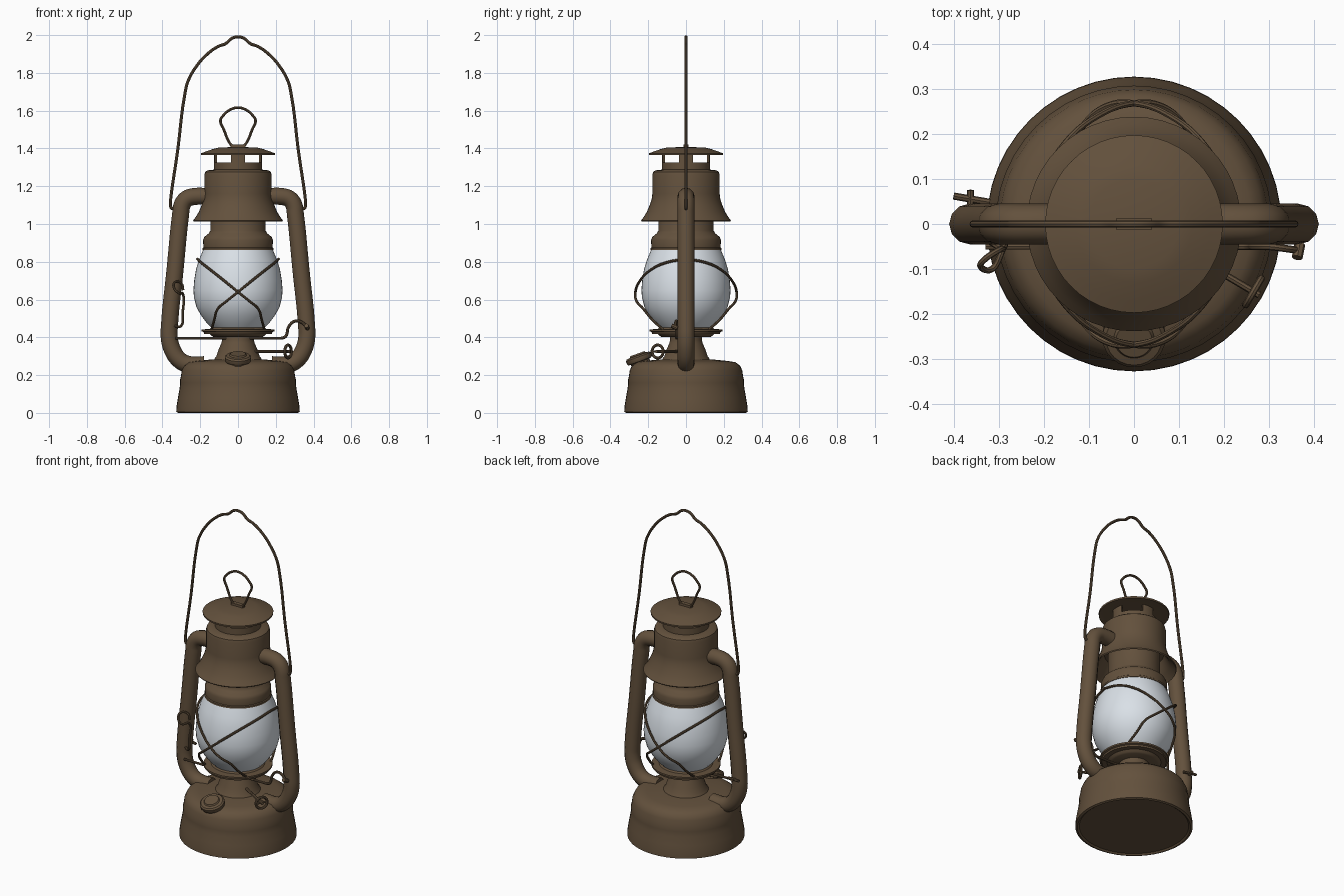
import bpy, bmesh, math
from mathutils import Vector, Matrix

if "Cube" in bpy.data.objects:
    bpy.data.objects.remove(bpy.data.objects["Cube"], do_unlink=True)


def material(name, rgb):
    mat = bpy.data.materials.new(name)
    mat.use_nodes = True
    mat.diffuse_color = (*rgb, 1)
    mat.node_tree.nodes["Principled BSDF"].inputs["Base Color"].default_value = (*rgb, 1)
    return mat


BROWN = material("brown metal", (0.125, 0.082, 0.046))
GLASS = material("frosted glass", (0.70, 0.75, 0.80))


def finish(name, mesh, mat):
    mesh.materials.clear()
    mesh.materials.append(mat)
    obj = bpy.data.objects.new(name, mesh)
    bpy.context.collection.objects.link(obj)
    bpy.ops.object.select_all(action="DESELECT")
    obj.select_set(True)
    bpy.context.view_layer.objects.active = obj
    bpy.ops.object.shade_smooth_by_angle(angle=math.radians(35))
    return obj


def lathe(name, profile, mat=BROWN, loop=False, start=0, sweep=360, steps=48):
    """Spin a list of (radius, height) points round the z axis."""
    bm = bmesh.new()
    turn = Matrix.Rotation(math.radians(start), 3, "Z")
    verts = [bm.verts.new(turn @ Vector((r, 0, z))) for r, z in profile]
    pairs = list(zip(verts, verts[1:] + verts[:1]))
    edges = [bm.edges.new(p) for p in (pairs if loop else pairs[:-1])]
    if loop and sweep < 360:
        bm.faces.new(verts)
    bmesh.ops.spin(bm, geom=verts + edges + bm.faces[:], cent=(0, 0, 0),
                   axis=(0, 0, 1), angle=math.radians(sweep), steps=steps)
    bmesh.ops.remove_doubles(bm, verts=bm.verts, dist=0.0001)
    bmesh.ops.recalc_face_normals(bm, faces=bm.faces)
    mesh = bpy.data.meshes.new(name)
    bm.to_mesh(mesh)
    bm.free()
    return finish(name, mesh, mat)


def wire(name, points, radius=0.008, smooth=True, closed=False, sides=2, res=5):
    """Round bar that follows a path."""
    curve = bpy.data.curves.new(name, "CURVE")
    curve.dimensions = "3D"
    curve.bevel_depth = radius
    curve.bevel_resolution = sides
    curve.use_fill_caps = True
    curve.resolution_u = res
    spline = curve.splines.new("BEZIER")
    spline.bezier_points.add(len(points) - 1)
    for bp, p in zip(spline.bezier_points, points):
        bp.co = p
        bp.handle_left_type = bp.handle_right_type = "AUTO" if smooth else "VECTOR"
    spline.use_cyclic_u = closed
    temp = bpy.data.objects.new(name + "_path", curve)
    bpy.context.collection.objects.link(temp)
    bpy.context.view_layer.update()
    graph = bpy.context.evaluated_depsgraph_get()
    mesh = bpy.data.meshes.new_from_object(temp.evaluated_get(graph))
    bpy.data.objects.remove(temp, do_unlink=True)
    mesh.name = name
    return finish(name, mesh, BROWN)


def mirrored(half):
    """Complete a front-plane (x, z) path that ends on the centre line."""
    full = half + [(-x, z) for x, z in reversed(half[:-1])]
    return [(x, 0, z) for x, z in full]


# Fuel tank and burner
lathe("fuel_tank", [(0, 0.008), (0.305, 0.008), (0.315, 0), (0.327, 0.005), (0.326, 0.03),
                    (0.318, 0.08), (0.309, 0.13), (0.306, 0.16), (0.307, 0.175), (0.302, 0.195),
                    (0.298, 0.225), (0.286, 0.25), (0.262, 0.268), (0.22, 0.275),
                    (0.15, 0.282), (0, 0.29)])
lathe("burner", [(0.13, 0.275), (0.122, 0.29), (0.115, 0.30), (0.105, 0.33), (0.088, 0.37),
                 (0.084, 0.385), (0.084, 0.42)])
lathe("globe_gallery", [(0, 0.402), (0.13, 0.402), (0.14, 0.408), (0.15, 0.418), (0.18, 0.418),
                        (0.182, 0.428), (0.192, 0.432), (0.192, 0.442), (0.15, 0.444),
                        (0.14, 0.455), (0, 0.455)])

# Globe
lathe("glass_globe", [(0.135, 0.445), (0.165, 0.475), (0.195, 0.515), (0.22, 0.56),
                      (0.233, 0.61), (0.236, 0.65), (0.232, 0.70), (0.222, 0.76),
                      (0.207, 0.81), (0.184, 0.865)], GLASS)

# Collar, hood and chimney
lathe("globe_collar", [(0, 0.858), (0.178, 0.858), (0.188, 0.862), (0.188, 0.872), (0.183, 0.876),
                       (0.185, 0.915), (0.178, 0.932), (0.155, 0.95), (0.146, 0.965),
                       (0.146, 1.10)])
lathe("hood", [(0, 1.11), (0.165, 1.11), (0.178, 1.08), (0.2, 1.045), (0.228, 1.02),
               (0.234, 1.012), (0.238, 1.018), (0.222, 1.04), (0.207, 1.065), (0.192, 1.10),
               (0.182, 1.13), (0.178, 1.16), (0.178, 1.26), (0.174, 1.275), (0.162, 1.284),
               (0.125, 1.288), (0, 1.288)])
lathe("chimney", [(0.128, 1.28), (0.128, 1.326), (0.115, 1.326), (0.115, 1.29), (0, 1.29)])
for i in range(4):
    lathe(f"chimney_post_{i + 1}", [(0.117, 1.31), (0.127, 1.31), (0.127, 1.38), (0.117, 1.38)],
          loop=True, start=i * 90 - 17, sweep=34, steps=6)
lathe("chimney_cap", [(0, 1.368), (0.14, 1.368), (0.18, 1.366), (0.196, 1.364), (0.197, 1.374),
                      (0.17, 1.384), (0.13, 1.398), (0.10, 1.405), (0, 1.408)])

# Lifting ring with its bracket
wire("lifting_ring", mirrored([(0.03, 1.412), (0.045, 1.43), (0.075, 1.50), (0.093, 1.55),
                               (0.08, 1.572), (0.045, 1.603), (0, 1.616)]), 0.007)
bpy.ops.mesh.primitive_cube_add(size=1, location=(0, 0, 1.41))
bracket = bpy.context.object
bracket.name = "ring_bracket"
bracket.scale = (0.08, 0.024, 0.022)
bracket.data.materials.append(BROWN)

# Carrying handle
wire("carrying_handle", mirrored([(0.30, 1.09), (0.35, 1.082), (0.357, 1.10), (0.318, 1.40),
                                  (0.281, 1.69), (0.265, 1.755), (0.22, 1.835), (0.165, 1.897),
                                  (0.105, 1.94), (0.065, 1.955), (0.03, 1.984), (0, 1.991)]))

# Side air tubes
for side, label in ((1, "left"), (-1, "right")):
    path = [(0.15, 1.145), (0.235, 1.145), (0.273, 1.132), (0.296, 1.10), (0.304, 1.05),
            (0.334, 0.75), (0.363, 0.46), (0.364, 0.40), (0.348, 0.335), (0.31, 0.28),
            (0.265, 0.257), (0.18, 0.255)]
    wire(f"{label}_air_tube", [(side * x, 0, z) for x, z in path], 0.045, sides=4, res=4)

# Crossed wires that guard the globe
for turn, label in ((1, "front"), (-1, "back")):
    for side in (1, -1):
        path = [(-0.215, 0, 0.815), (-0.197, -0.10, 0.797), (-0.152, -0.18, 0.762),
                (-0.08, -0.24, 0.705), (0, -0.268, 0.64), (0.06, -0.262, 0.592),
                (0.108, -0.225, 0.55), (0.125, -0.18, 0.495), (0.14, -0.12, 0.44)]
        wire(f"{label}_guard_wire", [(side * x, turn * y, z) for x, y, z in path], 0.007)

# Filler cap, leaning forward
cap = lathe("filler_cap", [(0.052, -0.08), (0.052, -0.015), (0.066, -0.012), (0.07, -0.004),
                           (0.07, 0.012), (0.062, 0.02), (0.045, 0.022), (0.04, 0.03), (0, 0.03)],
            steps=24)
cap.location = (0, -0.248, 0.285)
cap.rotation_euler = (math.radians(20), 0, 0)

# Wick spindle and its ring knob
hub = Vector((0.265, -0.15, 0.325))
along = Vector((0.85, -0.5, 0)).normalized()
across = Vector((-along.y, along.x, 0))
wire("wick_spindle", [hub - along * 0.22, hub + along * 0.015], smooth=False)
wire("wick_knob", [hub + 0.034 * (across * math.cos(a) + Vector((0, 0, math.sin(a))))
                   for a in (k * math.pi / 4 for k in range(8))], 0.008, closed=True)
wire("wick_knob_bar", [hub - across * 0.034, hub + across * 0.034], 0.006, smooth=False)

# Globe lifting rod, crank and latch
wire("lift_rod", [(-0.33, -0.05, 0.395), (0.24, -0.05, 0.395)], 0.007, smooth=False)
wire("lift_crank", [(0.23, -0.05, 0.395), (0.252, -0.05, 0.405), (0.268, -0.05, 0.455),
                    (0.30, -0.05, 0.485), (0.34, -0.055, 0.478), (0.362, -0.058, 0.455)])
wire("crank_grip", [(0.362, -0.075, 0.462), (0.368, -0.045, 0.448)], 0.012, smooth=False)
wire("latch_wire", [(-0.335, -0.03, 0.46), (-0.302, -0.05, 0.46), (-0.293, -0.055, 0.53),
                    (-0.292, -0.058, 0.63), (-0.315, -0.10, 0.635), (-0.34, -0.095, 0.665),
                    (-0.333, -0.08, 0.693), (-0.30, -0.058, 0.685), (-0.29, -0.055, 0.65)], 0.007)
wire("rear_latch_pin", [(-0.32, 0.048, 0.455), (-0.40, 0.062, 0.46)], 0.008, smooth=False)
wire("rear_latch_grip", [(-0.363, 0.04, 0.455), (-0.363, 0.075, 0.46)], 0.008, smooth=False)
